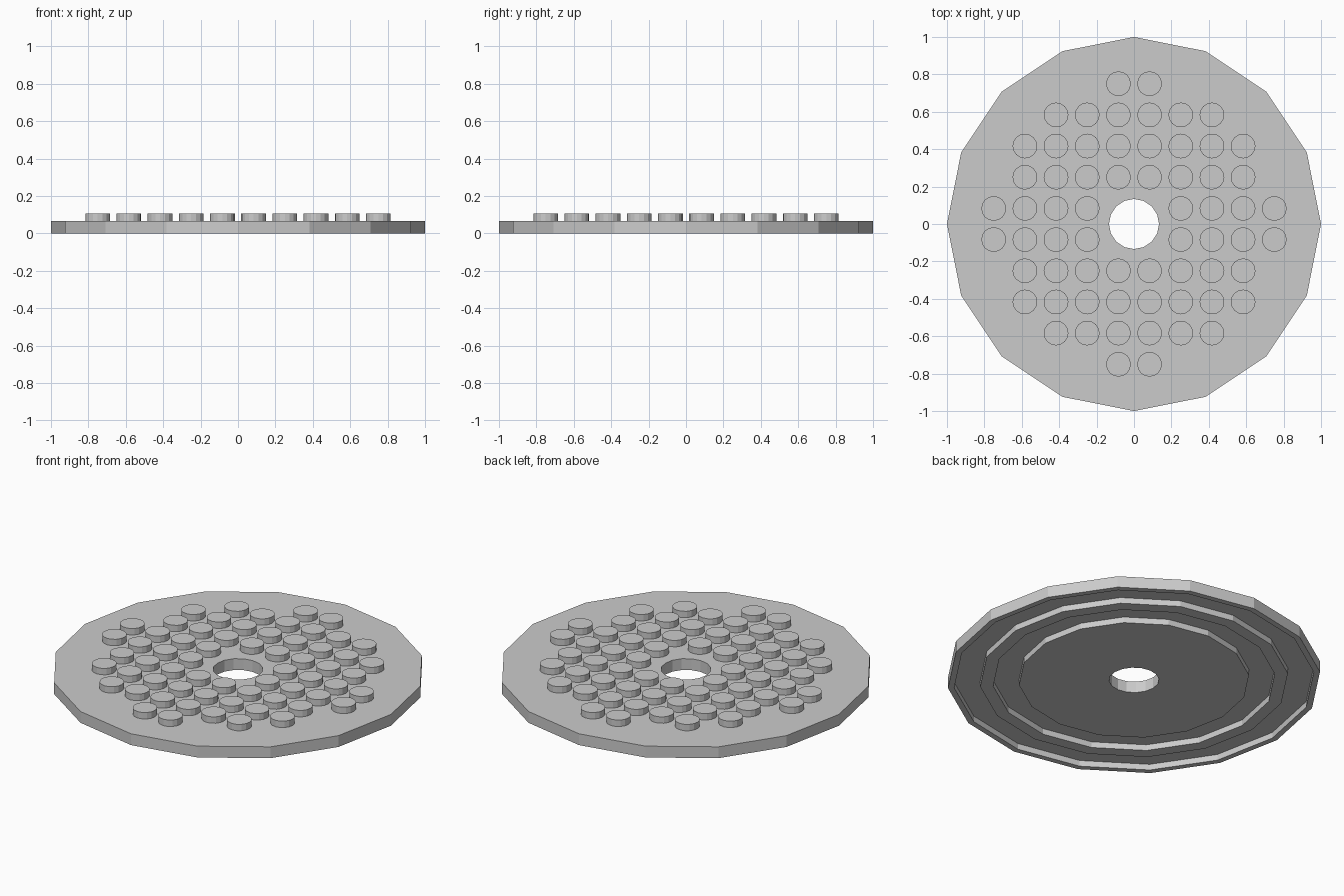
import bpy, bmesh
from math import cos, sin, pi
from mathutils import Matrix

if "Cube" in bpy.data.objects:
    bpy.data.objects.remove(bpy.data.objects["Cube"])

SIDES = 16
PITCH = 1 / 6
PLATE_TOP, RECESS, STUD_TOP = 0.067, 0.035, 0.105


def finish(bm, name):
    bmesh.ops.recalc_face_normals(bm, faces=bm.faces)
    mesh = bpy.data.meshes.new(name)
    bm.to_mesh(mesh)
    bm.free()
    obj = bpy.data.objects.new(name, mesh)
    bpy.context.collection.objects.link(obj)
    return obj


def lathe(name, profile):
    bm = bmesh.new()
    rings = [[bm.verts.new((r * cos(2 * pi * i / SIDES), r * sin(2 * pi * i / SIDES), z))
              for i in range(SIDES)] for r, z in profile]
    for a, b in zip(rings, rings[1:] + rings[:1]):
        for i in range(SIDES):
            j = (i + 1) % SIDES
            bm.faces.new((a[i], a[j], b[j], b[i]))
    return finish(bm, name)


# Round plate: centre hole, solid middle, two grooves underneath, outer rim
lathe("round_plate", [
    (0.134, PLATE_TOP), (1.0, PLATE_TOP), (1.0, 0), (0.967, 0),
    (0.967, RECESS), (0.827, RECESS), (0.827, 0), (0.757, 0),
    (0.757, RECESS), (0.618, RECESS), (0.618, 0), (0.134, 0)])

# Studs: column range (first, last) for each row, mirrored to all four quarters
bm = bmesh.new()
for row, (first, last) in enumerate([(1, 4), (0, 3), (0, 3), (0, 2), (0, 0)]):
    for col in range(first, last + 1):
        for sx in (-1, 1):
            for sy in (-1, 1):
                bmesh.ops.create_cone(
                    bm, cap_ends=True, segments=SIDES, radius1=0.066, radius2=0.066,
                    depth=STUD_TOP - PLATE_TOP,
                    matrix=Matrix.Translation((sx * (col + 0.5) * PITCH, sy * (row + 0.5) * PITCH,
                                               (STUD_TOP + PLATE_TOP) / 2)))
# Hidden stud undersides are left open against the plate
bm.normal_update()
bmesh.ops.delete(bm, geom=[f for f in bm.faces if f.normal.z < -0.9], context='FACES_ONLY')
finish(bm, "studs")
